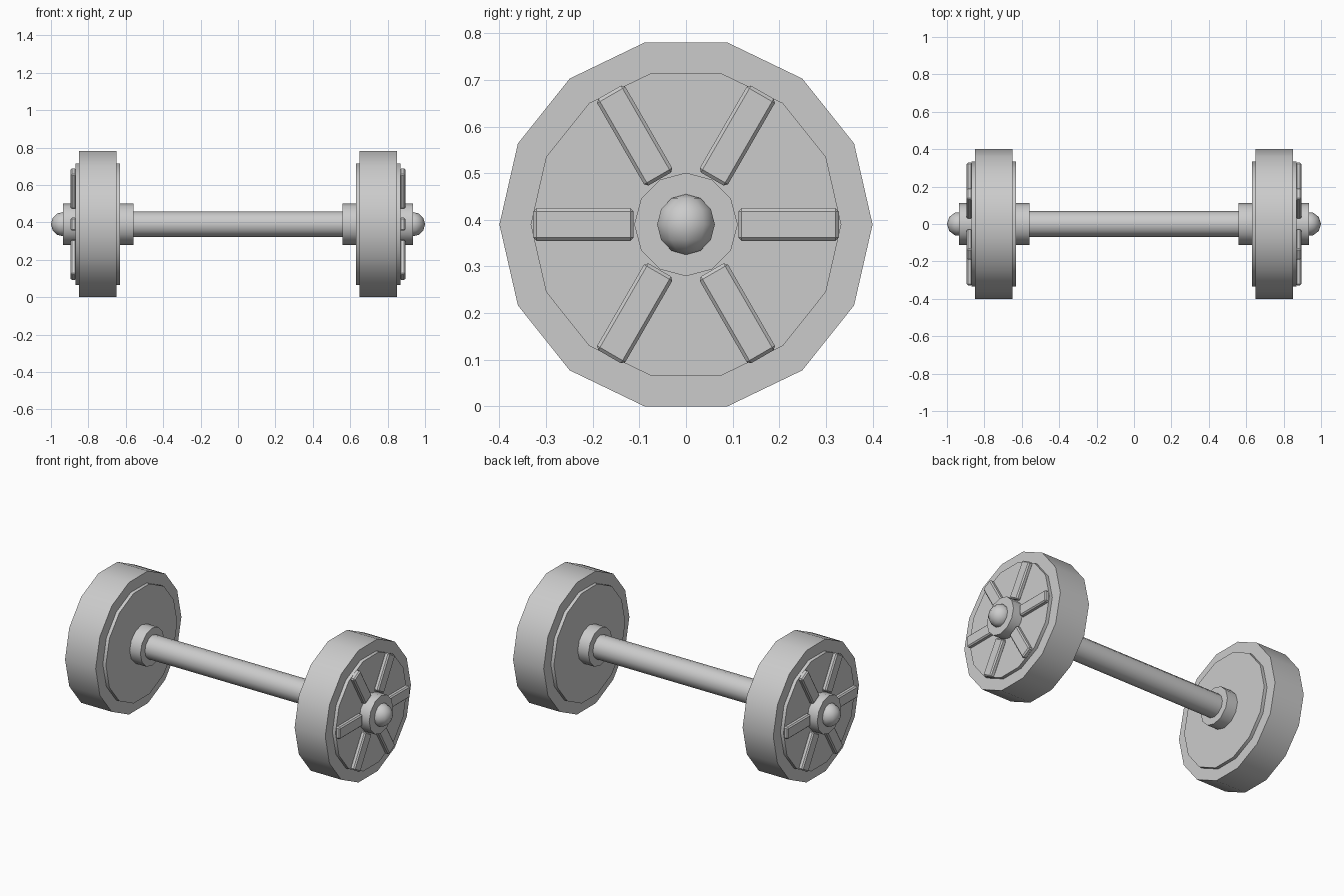
import bpy, math
from mathutils import Matrix, Vector

if "Cube" in bpy.data.objects:
    bpy.data.objects.remove(bpy.data.objects["Cube"])

CZ = 0.39  # axle height


def smooth(obj):
    bpy.ops.object.select_all(action='DESELECT')
    obj.select_set(True)
    bpy.context.view_layer.objects.active = obj
    bpy.ops.object.shade_smooth_by_angle(angle=math.radians(40))


def rod(name, x0, x1, r, sides):
    """Cylinder along x with a corner pointing to +y."""
    bpy.ops.mesh.primitive_cylinder_add(vertices=sides, radius=r, depth=x1 - x0)
    obj = bpy.context.object
    obj.name = name
    obj.data.transform(Matrix.Rotation(math.pi / 2, 4, 'Y'))
    # the first corner now points to +y
    obj.location = ((x0 + x1) / 2, 0, CZ)
    smooth(obj)
    return obj


# Handle bar
rod("handle_bar", -0.75, 0.75, 0.069, 12)

for side, s in (("left", -1), ("right", 1)):
    def span(name, a, b, r, n):
        return rod(f"{side}_{name}", min(s * a, s * b), max(s * a, s * b), r, n)

    # Weight disc, raised inner plate and hub collar
    span("weight_disc", 0.65, 0.85, 0.4, 14)
    span("face_plate", 0.63, 0.87, 0.333, 14)
    span("hub_collar", 0.56, 0.935, 0.111, 12)

    # Rounded end cap
    bpy.ops.mesh.primitive_uv_sphere_add(segments=10, ring_count=6, radius=0.065)
    cap = bpy.context.object
    cap.name = f"{side}_end_cap"
    # put a meridian on the x axis
    v = max(cap.data.vertices, key=lambda p: Vector((p.co.x, p.co.y)).length)
    cap.data.transform(Matrix.Rotation(-math.atan2(v.co.y, v.co.x), 4, 'Z'))
    if s < 0:
        cap.data.transform(Matrix.Rotation(math.pi, 4, 'Z'))
    cap.location = (s * 0.935, 0, CZ)
    smooth(cap)

    # Six bevelled ribs on the outer face
    for i in range(6):
        bpy.ops.mesh.primitive_cube_add(size=1)
        rib = bpy.context.object
        rib.name = f"{side}_rib_{i + 1}"
        rib.data.transform(Matrix.Translation((0, 0.22, 0))
                           @ Matrix.Diagonal((0.03, 0.215, 0.07, 1)))
        rib.location = (s * 0.88, 0, CZ)
        rib.rotation_euler.x = i * math.pi / 3
        bev = rib.modifiers.new("Bevel", 'BEVEL')
        bev.width = 0.007
        bev.segments = 1
